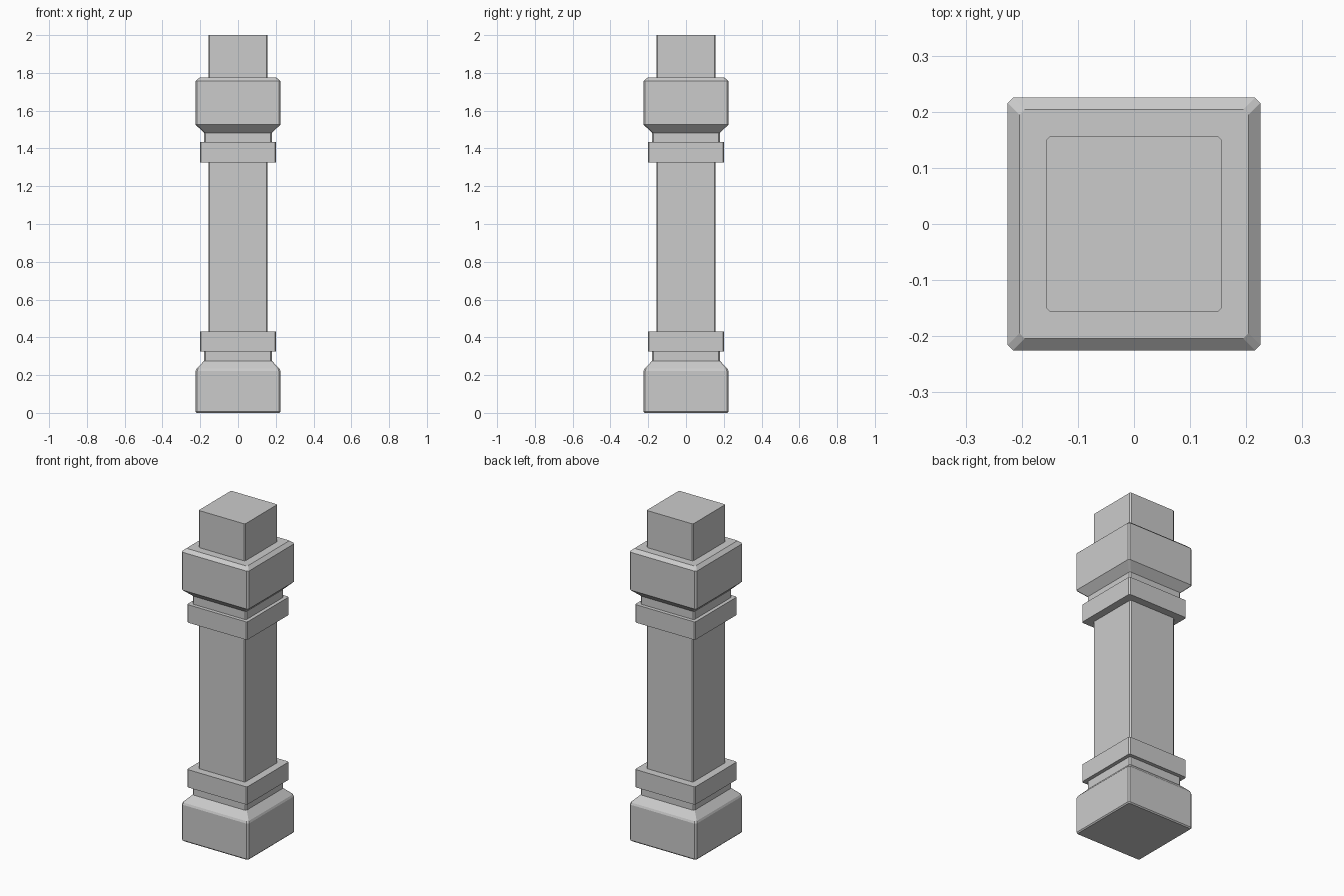
import bpy, bmesh

if "Cube" in bpy.data.objects:
    bpy.data.objects.remove(bpy.data.objects["Cube"])


def square_ring(bm, half, z, cut):
    # Square outline with small chamfered corners
    k = half - cut
    pts = [(k, -half), (half, -k), (half, k), (k, half),
           (-k, half), (-half, k), (-half, -k), (-k, -half)]
    return [bm.verts.new((x, y, z)) for x, y in pts]


def square_loft(name, profile):
    # Stack of chamfered squares: (half width, height, corner cut)
    bm = bmesh.new()
    rings = [square_ring(bm, *p) for p in profile]
    for a, b in zip(rings, rings[1:]):
        for i in range(8):
            j = (i + 1) % 8
            bm.faces.new((a[i], a[j], b[j], b[i]))
    bm.faces.new(rings[0][::-1])
    bm.faces.new(rings[-1])
    bmesh.ops.recalc_face_normals(bm, faces=bm.faces)
    mesh = bpy.data.meshes.new(name)
    bm.to_mesh(mesh)
    bm.free()
    obj = bpy.data.objects.new(name, mesh)
    bpy.context.collection.objects.link(obj)
    return obj


SHAFT, NECK, BAND, BLOCK = 0.156, 0.180, 0.202, 0.225

# Whole pillar as one continuous stepped shell
profile = [
    # plinth with eased bottom edge and sloped shoulder
    (BLOCK - 0.006, 0.0, 0.008), (BLOCK, 0.007, 0.009),
    (BLOCK, 0.222, 0.009), (BLOCK - 0.005, 0.234, 0.009),
    (NECK, 0.275, 0.007),
    # lower neck and band
    (NECK, 0.324, 0.007), (BAND, 0.324, 0.007),
    (BAND, 0.432, 0.007), (SHAFT, 0.432, 0.006),
    # shaft, upper band and neck
    (SHAFT, 1.325, 0.006), (BAND, 1.325, 0.007),
    (BAND, 1.434, 0.007), (NECK, 1.434, 0.007),
    # capital block with sloped underside and bevelled top
    (NECK, 1.483, 0.007), (BLOCK, 1.526, 0.009),
    (BLOCK, 1.756, 0.009), (0.204, 1.775, 0.009),
    # top stub
    (SHAFT, 1.775, 0.006), (SHAFT, 2.0, 0.006),
]
square_loft("square_pillar", profile)
